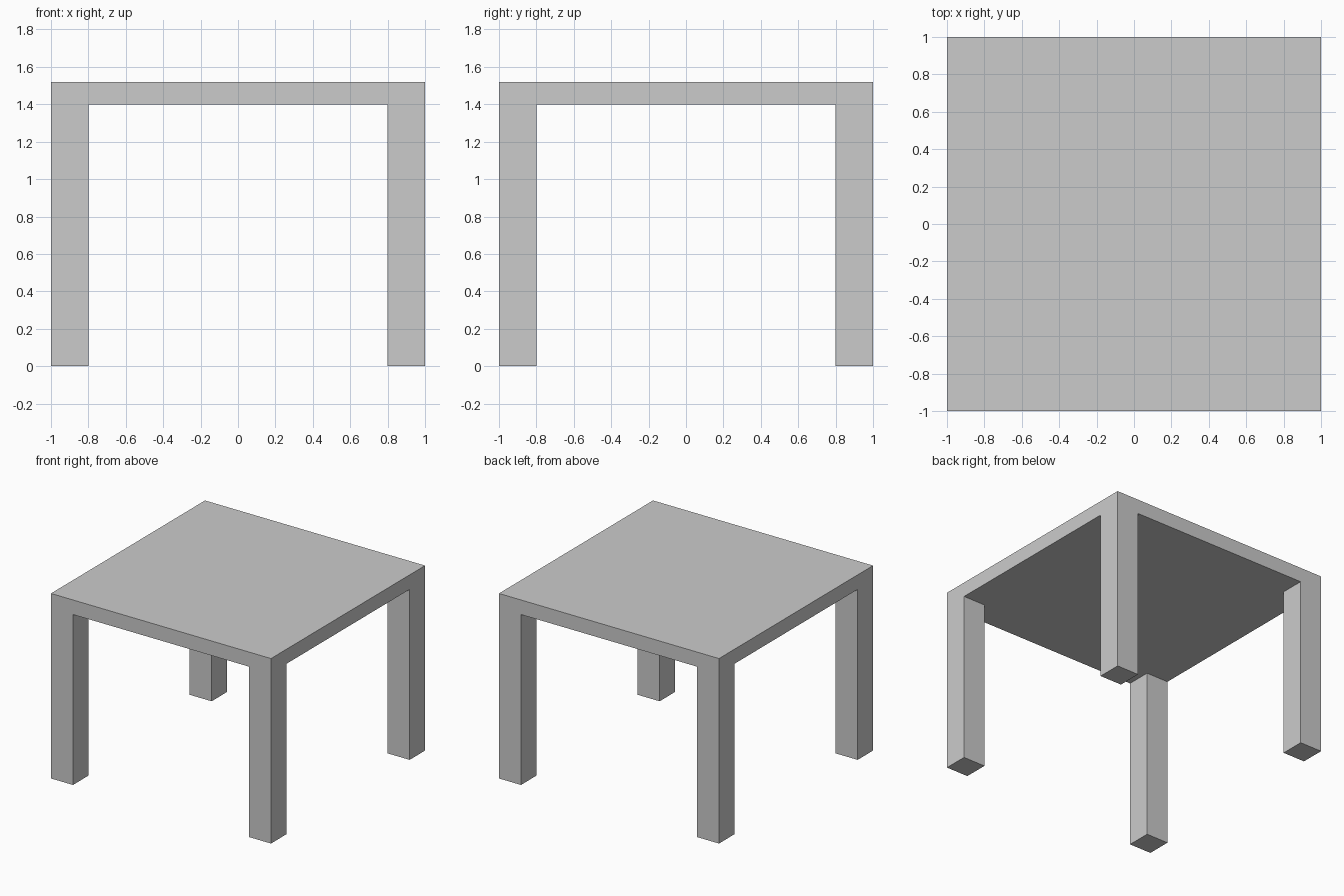
import bpy, bmesh

if "Cube" in bpy.data.objects:
    bpy.data.objects.remove(bpy.data.objects["Cube"])

HALF, LEG = 1.0, 0.2          # half width of the top, leg thickness
UNDER, TOP = 1.40, 1.52       # underside and upper surface heights

bm = bmesh.new()

# Underside: 3 x 3 grid whose corner cells match the legs
cuts = [-HALF, -HALF + LEG, HALF - LEG, HALF]
v = [[bm.verts.new((x, y, UNDER)) for y in cuts] for x in cuts]
cells = {(i, j): bm.faces.new((v[i][j], v[i][j + 1], v[i + 1][j + 1], v[i + 1][j]))
         for i in range(3) for j in range(3)}


def extrude(faces, dz):
    """Extrude faces vertically as one region."""
    geom = bmesh.ops.extrude_face_region(bm, geom=faces)["geom"]
    verts = [g for g in geom if isinstance(g, bmesh.types.BMVert)]
    bmesh.ops.translate(bm, verts=verts, vec=(0, 0, dz))


# Table top: extrude a kept copy of the underside upwards
extrude_result = bmesh.ops.extrude_face_region(
    bm, geom=list(cells.values()), use_keep_orig=True)["geom"]
bmesh.ops.translate(bm, vec=(0, 0, TOP - UNDER), verts=[
    g for g in extrude_result if isinstance(g, bmesh.types.BMVert)])

# Legs: extrude the four corner cells down to the floor
for i in (0, 2):
    for j in (0, 2):
        extrude([cells[i, j]], -UNDER)

# Merge coplanar faces and orient outward
bmesh.ops.recalc_face_normals(bm, faces=bm.faces)
bmesh.ops.dissolve_limit(bm, angle_limit=0.01, verts=bm.verts, edges=bm.edges)

mesh = bpy.data.meshes.new("table")
bm.to_mesh(mesh)
bm.free()
bpy.context.collection.objects.link(bpy.data.objects.new("table", mesh))
